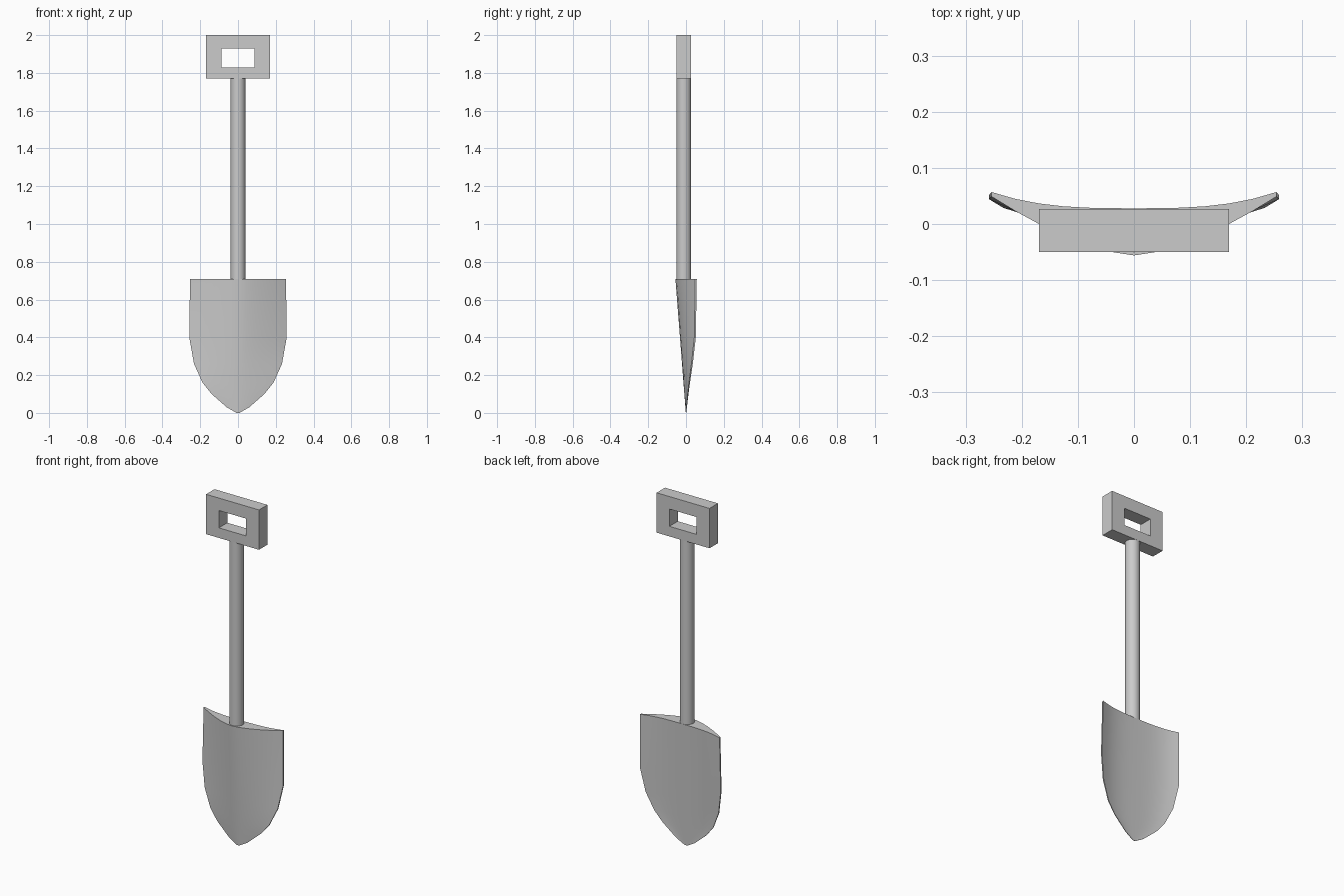
import bpy

if "Cube" in bpy.data.objects:
    bpy.data.objects.remove(bpy.data.objects["Cube"])

SHAFT_Y = -0.0115


def make_object(name, verts, faces, smooth_angle=None):
    mesh = bpy.data.meshes.new(name)
    mesh.from_pydata(verts, [], faces)
    mesh.update()
    obj = bpy.data.objects.new(name, mesh)
    bpy.context.collection.objects.link(obj)
    bpy.context.view_layer.objects.active = obj
    obj.select_set(True)
    bpy.ops.object.mode_set(mode='EDIT')
    bpy.ops.mesh.select_all(action='SELECT')
    bpy.ops.mesh.normals_make_consistent(inside=False)
    bpy.ops.object.mode_set(mode='OBJECT')
    if smooth_angle:
        bpy.ops.object.shade_smooth_by_angle(angle=smooth_angle)
    obj.select_set(False)
    return obj


# Blade: crescent cross-sections lofted from the tip to the flat top
# each station: height, half width, y of the outer edge
stations = [(0.0, 0.008, 0.001), (0.03, 0.06, 0.005), (0.10, 0.14, 0.013),
            (0.16, 0.188, 0.021), (0.26, 0.233, 0.036), (0.40, 0.258, 0.052),
            (0.71, 0.254, 0.057)]
STEPS = 6
ts = [i / STEPS for i in range(-STEPS, STEPS + 1)]
verts, faces = [], []
for z, half, edge in stations:
    k = z / 0.71
    front, back = -0.055 * k - 0.001, 0.027 * k + 0.001
    rim = edge - min(0.008, 0.002 + 0.02 * z)
    verts += [(half * t, front + (rim - front) * abs(t) ** 1.55, z) for t in ts]
    verts += [(half * t, back + (edge - back) * abs(t) ** 3, z) for t in reversed(ts)]
n = 2 * len(ts)
for r in range(len(stations) - 1):
    for i in range(n):
        j = (i + 1) % n
        faces.append((r * n + i, r * n + j, (r + 1) * n + j, (r + 1) * n + i))
top = (len(stations) - 1) * n
for base in (0, top):
    for i in range(2 * STEPS):
        faces.append((base + i, base + i + 1, base + n - 2 - i, base + n - 1 - i))
make_object("blade", verts, faces, 0.6)

# Shaft
bpy.ops.mesh.primitive_cylinder_add(vertices=24, radius=0.039, depth=1.075,
                                    location=(0, SHAFT_Y, 1.2425))
shaft = bpy.context.object
shaft.name = "shaft"
bpy.ops.object.shade_smooth_by_angle(angle=0.6)
shaft.select_set(False)


# Grip: rectangular frame with a hand opening
def rectangle(x, z0, z1, y):
    return [(-x, y, z0), (x, y, z0), (x, y, z1), (-x, y, z1)]


verts, faces = [], []
for y in (-0.05, 0.027):
    verts += rectangle(0.169, 1.77, 2.0, y) + rectangle(0.087, 1.828, 1.928, y)
for i in range(4):
    j = (i + 1) % 4
    faces += [(i, j, j + 4, i + 4), (i + 8, j + 8, j + 12, i + 12),
              (i, j, j + 8, i + 8), (i + 4, j + 4, j + 12, i + 12)]
make_object("grip", verts, faces)
